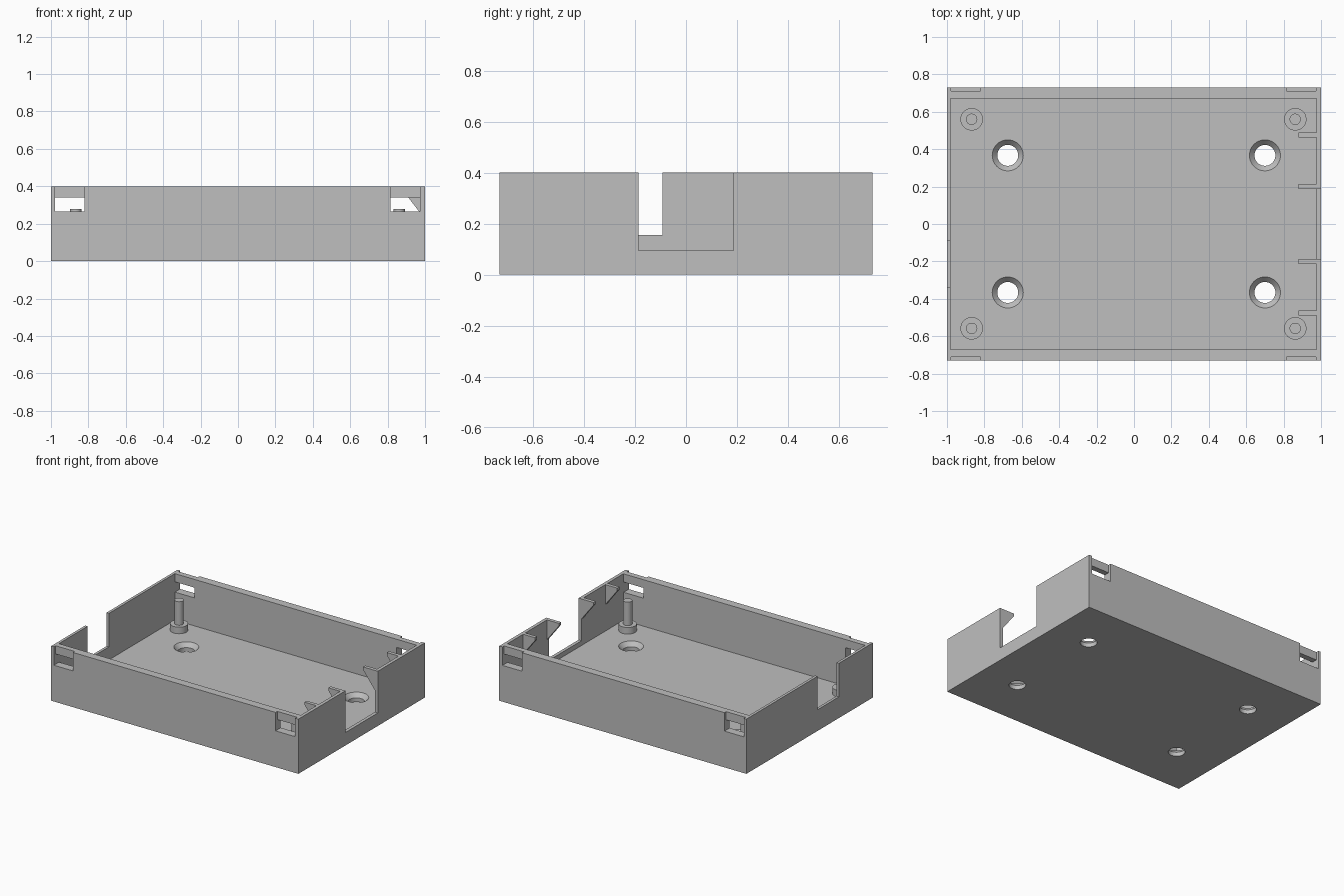
import bpy, bmesh, math
from mathutils import Vector

if "Cube" in bpy.data.objects:
    bpy.data.objects.remove(bpy.data.objects["Cube"], do_unlink=True)

grey = bpy.data.materials.new("light_grey_plastic")
grey.use_nodes = True
colour = (0.52, 0.52, 0.52, 1)
grey.diffuse_color = colour
grey.node_tree.nodes["Principled BSDF"].inputs["Base Color"].default_value = colour


def finish(name, bm):
    bmesh.ops.recalc_face_normals(bm, faces=bm.faces)
    mesh = bpy.data.meshes.new(name)
    bm.to_mesh(mesh)
    bm.free()
    mesh.materials.append(grey)
    obj = bpy.data.objects.new(name, mesh)
    bpy.context.collection.objects.link(obj)
    return obj


def prism(name, axis, points, lo, hi):
    """Extrude a 2D outline along x, y or z; points use the other two axes in order."""
    bm = bmesh.new()
    verts = []
    for p in points:
        co = list(p)
        co.insert("xyz".index(axis), lo)
        verts.append(bm.verts.new(co))
    face = bm.faces.new(verts)
    new = bmesh.ops.extrude_face_region(bm, geom=[face])["geom"]
    shift = Vector([hi - lo if a == axis else 0 for a in "xyz"])
    bmesh.ops.translate(bm, vec=shift, verts=[v for v in new if isinstance(v, bmesh.types.BMVert)])
    return finish(name, bm)


def block(name, x, y, z):
    return prism(name, "z", [(x[0], y[0]), (x[1], y[0]), (x[1], y[1]), (x[0], y[1])], *z)


def turned(name, profile, x, y, steps=40):
    """Revolve a (radius, height) profile that starts and ends on the axis."""
    bm = bmesh.new()
    verts = [bm.verts.new((r, 0, z)) for r, z in profile]
    edges = [bm.edges.new(pair) for pair in zip(verts, verts[1:])]
    bmesh.ops.spin(bm, geom=verts + edges, cent=(0, 0, 0), axis=(0, 0, 1),
                   angle=math.tau, steps=steps, use_duplicate=False)
    bmesh.ops.remove_doubles(bm, verts=bm.verts, dist=0.0001)
    bmesh.ops.translate(bm, vec=(x, y, 0), verts=bm.verts)
    return finish(name, bm)


def cut(target, cutter):
    cutter.hide_render = True
    mod = target.modifiers.new("cut", "BOOLEAN")
    mod.operation = "DIFFERENCE"
    mod.solver = "EXACT"
    mod.object = cutter
    bpy.context.view_layer.objects.active = target
    bpy.ops.object.modifier_apply(modifier=mod.name)
    bpy.data.objects.remove(cutter, do_unlink=True)


def smooth(obj):
    bpy.ops.object.select_all(action="DESELECT")
    obj.select_set(True)
    bpy.context.view_layer.objects.active = obj
    bpy.ops.object.shade_smooth_by_angle(angle=math.radians(30))


WIDE, DEEP, TALL, FLOOR = 1.0, 0.73, 0.4, 0.06
IN_R, IN_L = -0.98, 0.976

# Open tray with thin end walls and thicker long walls
tray = block("tray", (-WIDE, WIDE), (-DEEP, DEEP), (0, TALL))
cut(tray, block("cavity", (IN_R, IN_L), (-0.67, 0.67), (FLOOR, 0.6)))

# Cable openings in the end walls
cut(tray, block("wide_opening", (0.95, 1.1), (-0.187, 0.187), (0.095, 0.6)))
cut(tray, block("narrow_opening", (-1.1, -0.95), (-0.338, -0.092), (0.155, 0.6)))

# Snap-fit windows with an outer recess, at both ends of each long wall
for side in (-1, 1):
    outline = [(0.6, 0.265), (0.8, 0.265), (0.8, 0.5), (0.71, 0.5), (0.71, 0.34), (0.6, 0.34)]
    for x0, x1 in ((-0.979, -0.822), (0.815, 0.974)):
        cut(tray, prism("snap_window", "x", [(side * y, z) for y, z in outline], x0, x1))

# Countersunk screw holes in the floor
for x in (-0.675, 0.7):
    for y in (-0.366, 0.367):
        cut(tray, turned("screw_hole", [(0, -0.1), (0.056, -0.1), (0.056, 0.03),
                                        (0.083, FLOOR), (0.083, 0.1), (0, 0.1)], x, y))
smooth(tray)

# Stepped locating pins in the corners
for side, x in (("right", -0.868), ("left", 0.862)):
    for end, y in (("front", -0.558), ("back", 0.56)):
        smooth(turned(f"{end}_{side}_pin", [(0, 0.05), (0.06, 0.05), (0.06, 0.108),
                                            (0.03, 0.108), (0.03, 0.28), (0, 0.28)], x, y))

# Triangular support brackets on the wall with the wide opening
for end, side in (("front", -1), ("back", 1)):
    for place, near in (("inner", 0.187), ("outer", 0.462)):
        lo, hi = sorted((side * near, side * (near + 0.026)))
        prism(f"{end}_{place}_bracket", "y",
              [(0.985, TALL), (0.88, TALL), (0.88, 0.38), (IN_L, 0.255), (0.985, 0.255)], lo, hi)
